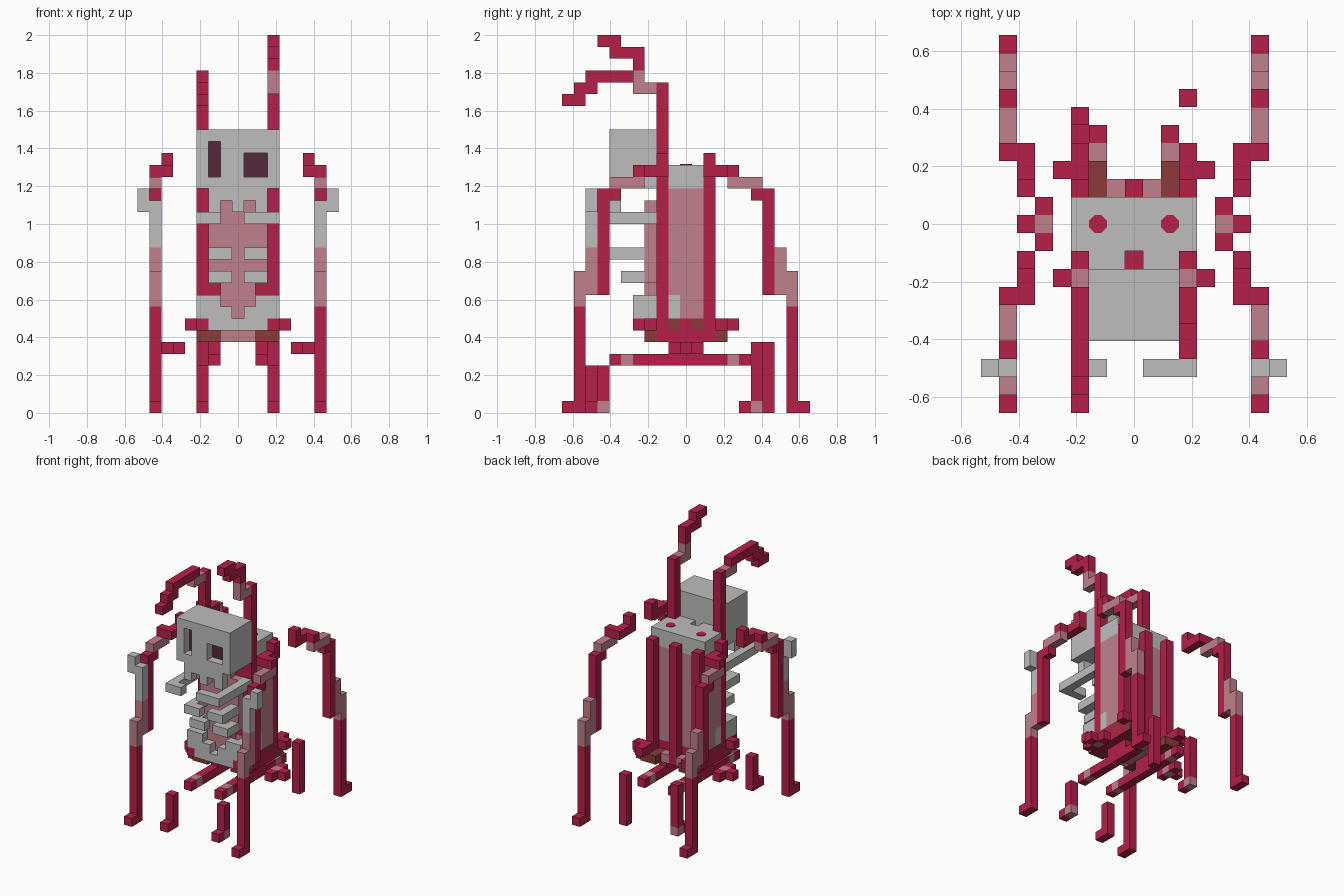
import bpy, bmesh, math
from mathutils import Vector, Matrix

cube = bpy.data.objects.get("Cube")
if cube:
    bpy.data.objects.remove(cube, do_unlink=True)

U = 2 / 32  # size of one block
COLOURS = {
    "crimson": (0.47, 0.014, 0.067),
    "pale_flesh": (0.53, 0.216, 0.262),
    "bone_grey": (0.515, 0.515, 0.515),
    "rust_brown": (0.262, 0.042, 0.042),
    "dark_plum": (0.091, 0.023, 0.048),
}
RED, PALE, BONE, RUST, PLUM = range(5)
MATS = []
for name, rgb in COLOURS.items():
    m = bpy.data.materials.new(name)
    m.use_nodes = True
    m.diffuse_color = (*rgb, 1)
    bsdf = m.node_tree.nodes["Principled BSDF"]
    bsdf.inputs["Base Color"].default_value = (*rgb, 1)
    bsdf.inputs["Roughness"].default_value = 0.8
    MATS.append(m)

SIDES = [Vector(d) for d in ((1, 0, 0), (-1, 0, 0), (0, 1, 0), (0, -1, 0), (0, 0, 1), (0, 0, -1))]
taken = set()


def finish(name, bm):
    me = bpy.data.meshes.new(name)
    bm.to_mesh(me)
    bm.free()
    for m in MATS:
        me.materials.append(m)
    ob = bpy.data.objects.new(name, me)
    bpy.context.collection.objects.link(ob)
    return ob


def span(v):
    return range(v[0], v[1] + 1) if isinstance(v, tuple) else (v,)


def blocks(name, boxes, mirror_x=1, mirror_y=1, holes=()):
    """Build a part from block ranges (x, y, z, colour); earlier blocks win."""
    cells = {}
    for bx, by, bz, col in boxes:
        for x in span(bx):
            for y in span(by):
                for z in span(bz):
                    c = (x * mirror_x, y * mirror_y, z)
                    if c not in taken and c not in holes:
                        cells[c] = col
                        taken.add(c)
    bm = bmesh.new()
    for c, col in cells.items():
        centre = Vector((c[0], c[1], c[2] + 0.5))
        for d in SIDES:
            if tuple(int(a + b) for a, b in zip(c, d)) in cells:
                continue
            a = Vector((d.y, d.z, d.x))
            b = d.cross(a)
            quad = [centre + (d + a * s + b * t) / 2 for s, t in ((-1, -1), (1, -1), (1, 1), (-1, 1))]
            f = bm.faces.new([bm.verts.new(p * U) for p in quad])
            f.material_index = col
    bmesh.ops.remove_doubles(bm, verts=bm.verts, dist=1e-5)
    return finish(name, bm)


# Skull with sunken eye sockets and a toothed jaw
eyes = {(-2, -6, z) for z in (20, 21, 22)} | {(x, -6, z) for x in (1, 2) for z in (20, 21)}
blocks("skull", [
    (-2, -5, (20, 22), PLUM), ((1, 2), -5, (20, 21), PLUM),
    ((-3, 3), (-6, -3), (19, 23), BONE),
    ((-2, 2), -6, 18, BONE),
    (-2, -6, 17, BONE), (0, -6, 17, BONE), (2, -6, 17, BONE),
], holes=eyes)

# Feelers rising from the front corner columns
blocks("left_feeler", [
    (3, -2, (6, 27), RED), (3, (-4, -3), 27, PALE), (3, -4, 28, PALE),
    (3, -4, 29, RED), (3, (-6, -4), 30, RED), (3, (-7, -6), 31, RED),
])
blocks("right_feeler", [
    (-3, -2, (6, 27), RED), (-3, (-4, -3), 27, PALE), (-3, (-8, -4), 28, RED),
    (-3, (-9, -8), 27, RED), (-3, (-10, -9), 26, RED),
])

# Back columns
for x, side in ((3, "left"), (0, "middle"), (-3, "right")):
    blocks(side + "_back_column", [(x, 2, (6, 19), RED)])

# Pelvis, with a gap in the middle
for s, side in ((1, "left"), (-1, "right")):
    blocks(side + "_pelvis", [
        ((2, 3), -4, (8, 9), BONE), (1, -4, 8, BONE),
        (3, (-3, -1), (8, 9), BONE), ((1, 2), -4, 7, BONE),
    ], mirror_x=s)
blocks("pelvis_middle", [(0, -4, 7, BONE)])

# Ribs: top pair is the longest, its left half reaches further in
blocks("left_top_rib", [(3, (-8, -3), 16, BONE), ((1, 2), -8, 16, BONE)])
blocks("right_top_rib", [(-3, (-8, -3), 16, BONE), (-2, -8, 16, BONE)])
for s, side in ((1, "left"), (-1, "right")):
    blocks(side + "_middle_rib", [(2, (-6, -4), 13, BONE), (1, -6, 13, BONE)], mirror_x=s)
    blocks(side + "_lower_rib", [(2, (-5, -4), 11, BONE), (1, -5, 11, BONE)], mirror_x=s)

# Torso: shoulder slab, flesh body and chest
blocks("shoulder_slab", [
    ((-3, 3), (-1, 1), (19, 20), BONE),
    ((-2, -1), -2, (19, 20), BONE), ((1, 2), -2, (19, 20), BONE),
])
blocks("torso", [
    ((-3, 3), (-1, 1), (8, 18), PALE),
    ((-2, 2), -2, (10, 18), RED), ((-2, 2), -2, (7, 9), PALE),
])
blocks("chest", [
    ((-1, 1), -3, (9, 16), PALE), (-1, -3, 17, PALE), (1, -3, 17, PALE),
    (-2, -3, (11, 16), PALE), (2, -3, (11, 16), PALE), (0, -3, (7, 8), PALE),
])

# Base under the torso with spurs at the corners
blocks("base", [
    (-3, -1, 7, RUST), (-3, 1, 7, RUST), (3, -1, 7, RUST), (3, 1, 7, RUST),
    ((-3, 3), (-1, 1), 7, RED),
    (-3, (-1, 1), 6, RED), (3, (-1, 1), 6, RED),
    ((-1, 1), (-2, 2), 6, PALE), (-2, (-1, 1), 6, RUST), (2, (-1, 1), 6, RUST),
])
for sx, side in ((1, "left"), (-1, "right")):
    for sy, end in ((1, "back"), (-1, "front")):
        blocks(f"{side}_{end}_spur", [
            (3, (3, 4), 7, RED), (4, 3, 7, RED),
            ((2, 3), 3, 6, RUST), (2, 2, 6, RUST),
        ], mirror_x=sx, mirror_y=sy)
    # Low roots running front to back, and side stubs
    blocks(side + "_root", [
        (2, 4, 4, PALE), (2, -5, 4, PALE), (2, (-6, 5), 4, RED), (2, (-1, 1), 5, RED),
    ], mirror_x=sx)
    blocks(side + "_stub", [(5, 0, 5, PALE), (5, (-1, 1), 5, RED), (6, 0, 5, RED)], mirror_x=sx)

# Short legs
blocks("left_front_leg", [(3, -7, 0, PALE), (3, -7, (1, 3), RED), (3, -8, 0, RED)])
blocks("right_front_leg", [(-3, -8, (0, 3), RED), (-3, -9, 0, RED)])
blocks("left_back_leg", [(3, 7, (0, 5), RED)])
blocks("right_back_leg", [(-3, 6, 0, PALE), (-3, 6, (1, 5), RED), (-3, 5, 0, RED)])

# Long jointed limbs; the front pair carries bone at the elbow
limb = [
    (6, 2, 21, RED), (6, (2, 4), 20, RED), (7, 4, 20, RED),
    (7, (4, 6), 19, PALE), (7, (6, 7), 18, RED), (7, 7, (10, 17), RED),
    (7, 8, (10, 13), PALE), (7, 9, (9, 11), PALE), (7, 9, (0, 8), RED), (7, 10, 0, RED),
]
elbow = [(7, 8, (14, 17), BONE), (8, 8, (17, 18), BONE)]
for sx, side in ((1, "left"), (-1, "right")):
    blocks(side + "_back_limb", limb, mirror_x=sx)
    blocks(side + "_front_limb", limb + elbow, mirror_x=sx, mirror_y=-1)

# Round spots on the shoulder slab
for s, side in ((1, "left"), (-1, "right")):
    bm = bmesh.new()
    turn = Matrix.Translation((2 * s * U, 0, 21 * U)) @ Matrix.Rotation(math.pi / 8, 4, "Z")
    bmesh.ops.create_cone(bm, cap_ends=True, segments=8, radius1=0.033, radius2=0.033,
                          depth=0.008, matrix=turn)
    finish(side + "_shoulder_spot", bm)
